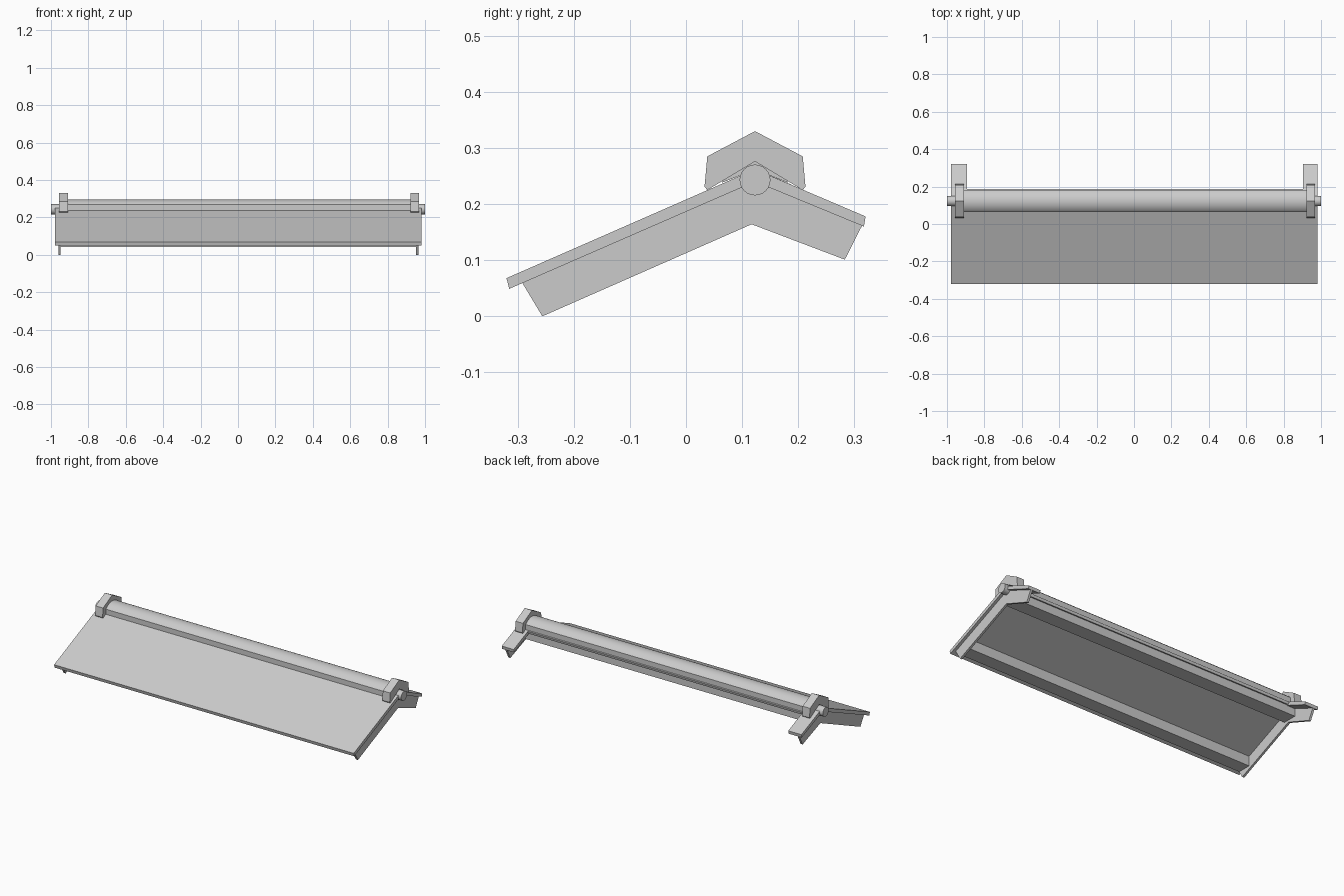
import bpy, bmesh, math

if "Cube" in bpy.data.objects:
    bpy.data.objects.remove(bpy.data.objects["Cube"], do_unlink=True)

grey = bpy.data.materials.new("plain grey")
grey.use_nodes = True
colour = (0.6, 0.6, 0.6, 1)
grey.diffuse_color = colour
grey.node_tree.nodes["Principled BSDF"].inputs["Base Color"].default_value = colour


def extrude(name, profile, x0, x1, smooth=False):
    """Solid with a (y, z) outline running from x0 to x1."""
    bm = bmesh.new()
    face = bm.faces.new([bm.verts.new((x0, y, z)) for y, z in profile])
    new = bmesh.ops.extrude_face_region(bm, geom=[face])["geom"]
    bmesh.ops.translate(bm, vec=(x1 - x0, 0, 0),
                        verts=[v for v in new if isinstance(v, bmesh.types.BMVert)])
    bmesh.ops.recalc_face_normals(bm, faces=bm.faces)
    mesh = bpy.data.meshes.new(name)
    bm.to_mesh(mesh)
    bm.free()
    mesh.materials.append(grey)
    obj = bpy.data.objects.new(name, mesh)
    bpy.context.collection.objects.link(obj)
    if smooth:
        bpy.context.view_layer.objects.active = obj
        obj.select_set(True)
        bpy.ops.object.shade_smooth_by_angle(angle=math.radians(30))
        obj.select_set(False)


def pair(name, profile, left, right, smooth=False):
    """The same part at both ends, each with its own x range."""
    extrude("left_" + name, profile, *left, smooth)
    extrude("right_" + name, profile, *right, smooth)


RIDGE = 0.123

# Sloping main panel with a short flange folded over the ridge
extrude("main_panel", [(-0.32, 0.068), (RIDGE, 0.262), (0.187, 0.235),
                       (0.183, 0.22), (RIDGE, 0.24), (-0.315, 0.049)], -0.893, 0.903)

# Panel ends that carry on down the back as arms
pair("end_arm", [(-0.32, 0.068), (RIDGE, 0.262), (0.32, 0.178),
                 (0.317, 0.16), (RIDGE, 0.24), (-0.315, 0.049)],
     (0.903, 0.981), (-0.979, -0.893))

# Bent plates below both ends
pair("side_plate", [(-0.292, 0.06), (RIDGE, 0.242), (0.314, 0.162),
                    (0.283, 0.101), (0.117, 0.164), (-0.256, 0.0)],
     (0.951, 0.964), (-0.961, -0.948))

# Level box rails under the panel, cut to its slope on top
for name, y0, y1, base in (("front_rail", -0.28, -0.2, 0.042),
                           ("rear_rail", 0.085, 0.17, 0.176)):
    top = [(y, min(0.192 + 0.432 * y, 0.232)) for y in (y1, y0)]
    extrude(name, [(y0, base), (y1, base)] + top, -0.948, 0.951)

# Arched cover along the ridge, with upright sides
radius, spread = 0.078, math.radians(49)
arc = []
for i in range(17):
    a = spread * (i / 8 - 1)
    arc.append((RIDGE + radius * math.sin(a), 0.295 + radius * (math.cos(a) - 1)))
extrude("ridge_cover", [(arc[0][0], 0.238)] + arc + [(arc[-1][0], 0.238), (RIDGE, 0.262)],
        -0.909, 0.921, True)

# Hinge pins
circle = [(RIDGE + 0.0275 * math.cos(math.tau * i / 24),
           0.243 + 0.0275 * math.sin(math.tau * i / 24)) for i in range(24)]
pair("hinge_pin", circle, (0.9, 1.0), (-1.0, -0.9), True)

# Angled caps over the ends of the ridge
half = [(0.085, 0.285), (0.09, 0.231), (0.085, 0.225)]
cap = ([(RIDGE, 0.33)] + [(RIDGE + y, z) for y, z in half] + [(RIDGE, 0.276)]
       + [(RIDGE - y, z) for y, z in reversed(half)])
pair("end_cap", cap, (0.921, 0.969), (-0.957, -0.909))
